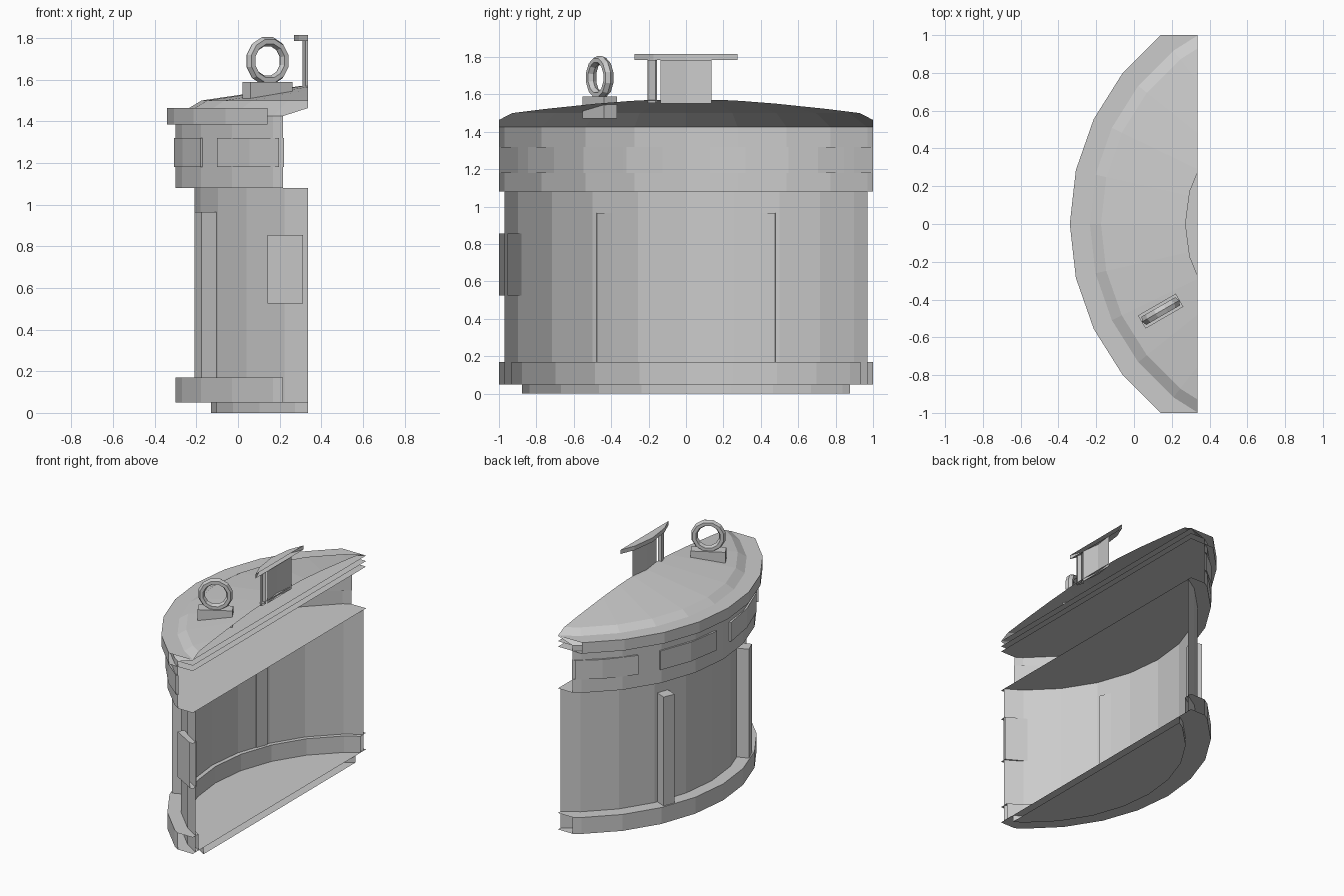
import bpy, bmesh, math
from mathutils import Matrix, Vector

if "Cube" in bpy.data.objects:
    bpy.data.objects.remove(bpy.data.objects["Cube"])

AXIS_X = 0.94      # vertical axis of the round tank
CUT_X = 0.335      # open cut plane of the section
CUT_Y = 1.0        # trimmed ends

grey = bpy.data.materials.new("light grey")
grey.diffuse_color = (0.6, 0.6, 0.6, 1)
grey.use_nodes = True
grey.node_tree.nodes["Principled BSDF"].inputs["Base Color"].default_value = grey.diffuse_color


def finish(name, bm):
    """Trim to the section, leaving the cut open, and make the object."""
    bmesh.ops.recalc_face_normals(bm, faces=bm.faces)
    for co, no in (((CUT_X, 0, 0), (1, 0, 0)), ((0, CUT_Y, 0), (0, 1, 0)),
                   ((0, -CUT_Y, 0), (0, -1, 0))):
        bmesh.ops.bisect_plane(bm, geom=bm.verts[:] + bm.edges[:] + bm.faces[:],
                               dist=1e-5, plane_co=co, plane_no=no, clear_outer=True)
    me = bpy.data.meshes.new(name)
    bm.to_mesh(me)
    bm.free()
    me.materials.append(grey)
    ob = bpy.data.objects.new(name, me)
    bpy.context.collection.objects.link(ob)
    return ob


def polar(r, a, z):
    """Point at radius r; angle in degrees is measured from -x towards +y."""
    a = math.radians(a)
    return Vector((AXIS_X - r * math.cos(a), r * math.sin(a), z))


def sweep(name, profile, steps=14, a0=-90, a1=90, loop=False, caps=False):
    """Revolve an (r, z) profile about the tank axis."""
    bm = bmesh.new()
    rows = [[bm.verts.new(polar(r, a0 + (a1 - a0) * i / steps, z)) for r, z in profile]
            for i in range(steps + 1)]
    n = len(profile)
    for p, q in zip(rows, rows[1:]):
        for j in range(n if loop else n - 1):
            k = (j + 1) % n
            bm.faces.new((p[j], p[k], q[k], q[j]))
    if caps:
        bm.faces.new(rows[0])
        bm.faces.new(rows[-1])
    return finish(name, bm)


def drum(name, r, z0, z1, steps=14):
    # the disc centres lie beyond the cut, so a small inner radius is enough
    return sweep(name, [(0.05, z0), (r, z0), (r, z1), (0.05, z1)], steps)


def radial_box(name, a, r0, r1, width, z0, z1):
    """Box whose depth points along the radius at angle a."""
    bm = bmesh.new()
    bmesh.ops.create_cube(bm, size=1)
    bm.transform(Matrix.Translation(polar((r0 + r1) / 2, a, (z0 + z1) / 2))
                 @ Matrix.Rotation(math.radians(-a), 4, 'Z')
                 @ Matrix.Diagonal((r1 - r0, width, z1 - z0, 1)))
    return finish(name, bm)


# Tank shell, base and lid
drum("base_plinth", 1.07, 0.0, 0.05)
drum("tank_body", 1.15, 0.05, 1.08)
sweep("bottom_band", [(1.12, 0.05), (1.24, 0.05), (1.24, 0.17), (1.12, 0.17)], loop=True)
drum("upper_drum", 1.24, 1.08, 1.425)
drum("lid_rim", 1.28, 1.385, 1.465)
sweep("lid_dome", [(1.24, 1.425), (1.115, 1.50), (0.64, 1.57), (0.05, 1.575)])

# Raised panels around the upper drum
for i, a in enumerate((-45, -15, 15, 45)):
    sweep(f"drum_panel_{i + 1}",
          [(1.236, 1.18), (1.25, 1.18), (1.25, 1.32), (1.236, 1.32)],
          2, a - 11.3, a + 11.3, loop=True, caps=True)

# Vertical ribs on the body
for side, a in (("front", -22.5), ("back", 22.5)):
    radial_box(f"{side}_rib", a, 1.137, 1.225, 0.086, 0.17, 0.965)

# Plate on the front of the body
radial_box("front_plate", -60, 1.13, 1.18, 0.48, 0.525, 0.855)

# Neck on top of the lid with flange and side bracket
drum("neck", 0.623, 1.55, 1.785, 12)
drum("neck_flange", 0.67, 1.785, 1.815, 12)
radial_box("neck_bracket", -16.5, 0.60, 0.65, 0.046, 1.555, 1.785)

# Lifting eye
radial_box("eye_base", -30, 0.807, 1.038, 0.08, 1.47, 1.59)
bm = bmesh.new()
MAJOR, MINOR, NU, NV = 0.095, 0.023, 12, 6
grid = []
for i in range(NU):
    u = math.tau * (i + 0.5) / NU
    row = []
    for j in range(NV):
        v = math.tau * j / NV
        d = MAJOR + MINOR * math.cos(v)
        row.append(bm.verts.new((d * math.cos(u), 1.25 * MINOR * math.sin(v), d * math.sin(u))))
    grid.append(row)
for i in range(NU):
    for j in range(NV):
        p, q, k = grid[i], grid[(i + 1) % NU], (j + 1) % NV
        bm.faces.new((p[j], p[k], q[k], q[j]))
bm.transform(Matrix.Translation(polar(0.922, -30, 1.69))
             @ Matrix.Rotation(math.radians(30), 4, 'Z'))
finish("lifting_eye", bm)
